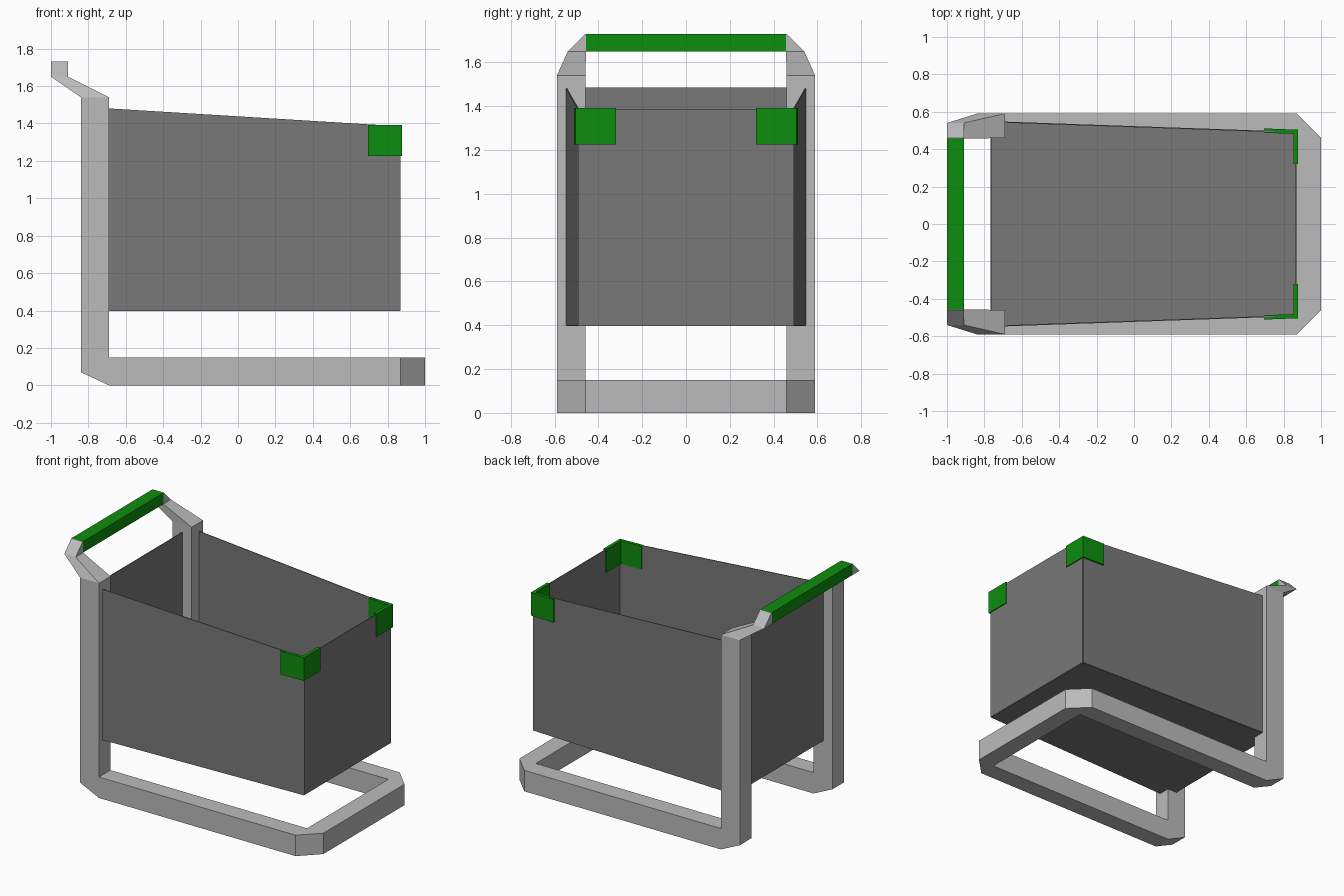
import bpy
import bmesh
from mathutils import Vector

cube = bpy.data.objects.get("Cube")
if cube:
    bpy.data.objects.remove(cube, do_unlink=True)


def material(name, rgb):
    m = bpy.data.materials.new(name)
    m.use_nodes = True
    m.diffuse_color = (*rgb, 1)
    m.node_tree.nodes["Principled BSDF"].inputs["Base Color"].default_value = (*rgb, 1)
    return m


STEEL = material("light grey steel", (0.5, 0.5, 0.5))
MESH = material("dark grey mesh", (0.19, 0.19, 0.19))
GREEN = material("green plastic", (0.004, 0.27, 0.004))


def finish(name, bm, mats, mirror=False):
    bmesh.ops.recalc_face_normals(bm, faces=bm.faces)
    me = bpy.data.meshes.new(name)
    bm.to_mesh(me)
    bm.free()
    for m in mats:
        me.materials.append(m)
    ob = bpy.data.objects.new(name, me)
    bpy.context.scene.collection.objects.link(ob)
    if mirror:
        mod = ob.modifiers.new("Mirror", "MIRROR")
        mod.use_axis = (False, True, False)
    return ob


def extrude(name, points, direction, mat, mirror=False):
    """Extrude a flat outline along a direction."""
    bm = bmesh.new()
    face = bm.faces.new([bm.verts.new(p) for p in points])
    new = bmesh.ops.extrude_face_region(bm, geom=[face])["geom"]
    verts = [v for v in new if isinstance(v, bmesh.types.BMVert)]
    bmesh.ops.translate(bm, verts=verts, vec=Vector(direction))
    return finish(name, bm, [mat], mirror)


def panel(name, corners, border=0.0):
    """Thin mesh plate with an optional steel border."""
    bm = bmesh.new()
    face = bm.faces.new([bm.verts.new(c) for c in corners])
    face.normal_update()
    if border:
        ring = bmesh.ops.inset_region(bm, faces=[face], thickness=border, use_even_offset=True)
        for f in ring["faces"]:
            f.material_index = 1
    ob = finish(name, bm, [MESH, STEEL])
    mod = ob.modifiers.new("Thickness", "SOLIDIFY")
    mod.thickness = 0.006
    mod.offset = 0
    return ob


# Upright posts joined to the bottom rails
post_in, post_out = 0.46, 0.59
outline = [(-0.84, 0.07), (-0.69, 0), (0.87, 0), (0.87, 0.15),
           (-0.69, 0.15), (-0.69, 1.54), (-0.84, 1.54)]
extrude("side_posts_and_rails", [(x, post_in, z) for x, z in outline],
        (0, post_out - post_in, 0), STEEL, mirror=True)

# End bar of the base with chamfered corners
plan = [(0.87, post_out), (1, post_in), (1, -post_in), (0.87, -post_out)]
extrude("base_end_bar", [(x, y, 0) for x, y in plan], (0, 0, 0.15), STEEL)

# Bent arms from the posts to the handle
sections = [(1.54, -0.84, -0.69, 0.46, 0.59),
            (1.65, -1.0, -0.91, 0.456, 0.54),
            (1.73, -1.0, -0.91, 0.456, 0.46)]
bm = bmesh.new()
rings = [[bm.verts.new(p) for p in ((a, c, z), (b, c, z), (b, d, z), (a, d, z))]
         for z, a, b, c, d in sections]
for low, high in zip(rings, rings[1:]):
    for i in range(4):
        j = (i + 1) % 4
        bm.faces.new((low[i], low[j], high[j], high[i]))
bm.faces.new(rings[0])
bm.faces.new(rings[-1])
finish("handle_arms", bm, [STEEL], mirror=True)

# Handle grip
grip = [(-1, 1.65), (-0.91, 1.65), (-0.91, 1.73), (-1, 1.73)]
extrude("handle_grip", [(x, -0.456, z) for x, z in grip], (0, 0.912, 0), GREEN)

# Tapered basket: four bordered plates and a floor
BACK = (-0.765, 0.547, 1.485)
FRONT = (0.867, 0.49, 1.385)
FLOOR, BORDER = 0.4, 0.052


def corner(end, side, top):
    return (end[0], side * end[1], end[2] if top else FLOOR)


def wall(name, a, side_a, b, side_b):
    panel(name, [corner(a, side_a, False), corner(b, side_b, False),
                 corner(b, side_b, True), corner(a, side_a, True)], BORDER)


wall("basket_right_wall", BACK, -1, FRONT, -1)
wall("basket_left_wall", BACK, 1, FRONT, 1)
wall("basket_far_wall", FRONT, -1, FRONT, 1)
wall("basket_handle_wall", BACK, -1, BACK, 1)
panel("basket_floor", [corner(BACK, -1, False), corner(FRONT, -1, False),
                       corner(FRONT, 1, False), corner(BACK, 1, False)])

# L-shaped corner guards
guard = [(0.695, 0.511), (0.877, 0.504), (0.877, 0.32),
         (0.854, 0.32), (0.854, 0.482), (0.695, 0.488)]
extrude("corner_guards", [(x, y, 1.226) for x, y in guard], (0, 0, 0.166), GREEN, mirror=True)
